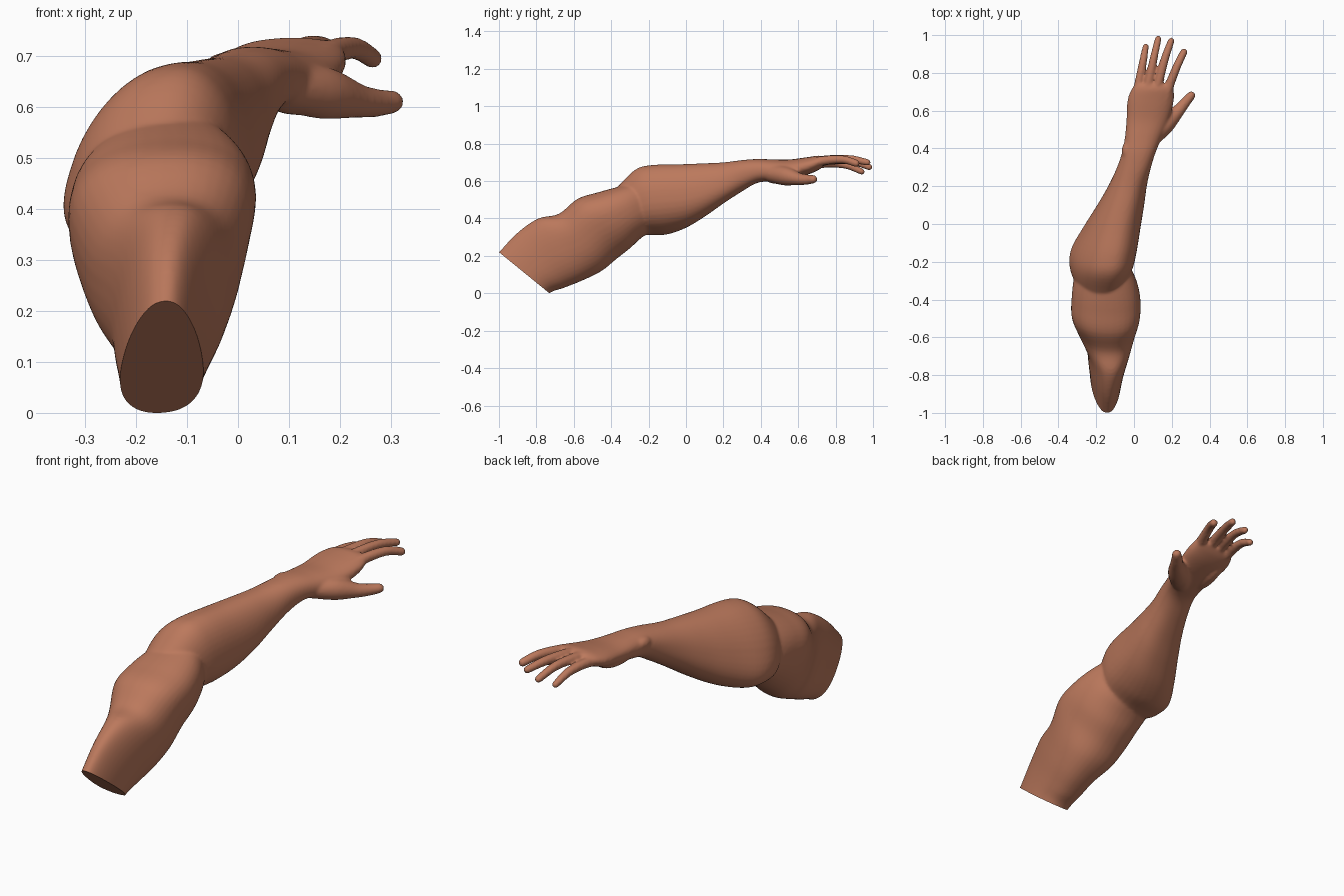
import bpy, bmesh, math
from mathutils import Vector

SIDES = 40
STEPS = 5


def spline(rows, steps=STEPS):
    """Catmull-Rom interpolation through rows of equal length."""
    out = []
    last = len(rows) - 1
    for i in range(last):
        a, b, c, d = rows[max(i - 1, 0)], rows[i], rows[i + 1], rows[min(i + 2, last)]
        for s in range(steps):
            t = s / steps
            out.append([q + 0.5 * t * (r - p + t * (2 * p - 5 * q + 4 * r - e
                        + t * (3 * (q - r) + e - p)))
                        for p, q, r, e in zip(a, b, c, d)])
    return out + [list(rows[-1])]


def skin(bm, rings):
    """Closed tube through rings of points."""
    loops = [[bm.verts.new(p) for p in ring] for ring in rings]
    n = len(loops[0])
    for a, b in zip(loops, loops[1:]):
        for i in range(n):
            j = (i + 1) % n
            bm.faces.new((a[i], a[j], b[j], b[i]))
    bm.faces.new(loops[0][::-1])
    bm.faces.new(loops[-1])


def fuller(value, power=0.88):
    """Square off a sine or cosine a little."""
    return math.copysign(abs(value) ** power, value)


def limb(bm, stations):
    """Rounded sections: top y, z; bottom y, z; x range; twist; taper to the top."""
    rings = []
    for yt, zt, yb, zb, xl, xr, twist, taper in spline(stations):
        ring = []
        for k in range(SIDES):
            t = math.tau * k / SIDES
            v = 0.5 + 0.5 * fuller(math.sin(t + twist))
            half = (xr - xl) / 2 * (1 - taper * (v - 0.5))
            x = (xl + xr) / 2 + half * fuller(math.cos(t))
            ring.append(Vector((x, yb + (yt - yb) * v, zb + (zt - zb) * v)))
        rings.append(ring)
    skin(bm, rings)


def digit(bm, path):
    """Round finger along x, y, z, radius points with a domed tip."""
    pts = spline(path)
    tip, prev = Vector(pts[-1][:3]), Vector(pts[-2][:3])
    r, way = pts[-1][3], (tip - prev).normalized()
    for angle in (0.4, 0.8, 1.2, 1.45):
        pts.append([*(tip + way * r * math.sin(angle)), r * math.cos(angle)])
    rings = []
    for i, (x, y, z, r) in enumerate(pts):
        a = Vector(pts[max(i - 1, 0)][:3])
        b = Vector(pts[min(i + 1, len(pts) - 1)][:3])
        side = (b - a).cross(Vector((0, 0, 1))).normalized()
        up = side.cross(b - a).normalized()
        rings.append([Vector((x, y, z)) + r * (side * math.cos(math.tau * k / 16)
                      + up * math.sin(math.tau * k / 16)) for k in range(16)])
    skin(bm, rings)


def muscle(bm, start, end, radius):
    """Long ellipsoid that swells the surface between two points."""
    start, end = Vector(start), Vector(end)
    axis = end - start
    made = bmesh.ops.create_uvsphere(bm, u_segments=24, v_segments=16, radius=1)
    turn = axis.to_track_quat('Z', 'Y')
    for v in made['verts']:
        p = Vector((v.co.x * radius, v.co.y * radius, v.co.z * axis.length / 2))
        v.co = turn @ p + (start + end) / 2


# Upper arm, running past the cut at the shoulder end
upper_arm = [
    (-1.07, .14, -.80, -.08, -.22, -.08, .1, .6),
    (-1.0, .22, -.73, 0, -.225, -.07, .1, .6),
    (-.90, .325, -.65, .03, -.235, -.05, .1, .5),
    (-.79, .40, -.55, .07, -.25, -.02, .1, .3),
    (-.68, .425, -.45, .12, -.295, .005, .1, 0),
    (-.58, .505, -.37, .185, -.33, .025, .1, -.25),
    (-.47, .54, -.30, .24, -.33, .03, .1, -.25),
    (-.36, .57, -.24, .295, -.32, .015, .15, -.1),
    (-.27, .59, -.17, .34, -.29, -.02, .2, 0),
    (-.20, .58, -.10, .38, -.24, -.05, .2, 0),
]

# Forearm from elbow to wrist, continuing into the palm
forearm = [
    (-.42, .51, -.27, .36, -.28, -.10, .2, .2),
    (-.36, .575, -.24, .315, -.318, -.04, .2, .3),
    (-.27, .662, -.18, .312, -.33, 0, .25, .4),
    (-.18, .686, -.10, .315, -.315, .02, .25, .4),
    (-.03, .69, 0, .35, -.255, .038, .2, .35),
    (.10, .695, .10, .41, -.19, .055, .15, .3),
    (.20, .70, .20, .48, -.135, .068, .1, .2),
    (.30, .712, .30, .545, -.09, .09, .1, 0),
    (.38, .718, .38, .59, -.063, .115, 0, 0),
    (.46, .716, .46, .60, -.048, .148, -.1, 0),
    (.55, .715, .55, .612, -.04, .185, -.1, 0),
    (.65, .728, .65, .635, -.035, .21, 0, 0),
    (.71, .736, .71, .66, -.015, .21, .1, 0),
    (.74, .73, .74, .685, .01, .20, .1, 0),
]

# Fingers and thumb
digits = [
    [(.01, .66, .685, .026), (.028, .76, .695, .023), (.048, .86, .685, .021), (.062, .94, .65, .017)],
    [(.06, .66, .695, .026), (.08, .76, .71, .024), (.105, .88, .708, .021), (.128, .98, .675, .018)],
    [(.11, .66, .695, .026), (.133, .76, .715, .024), (.165, .88, .717, .022), (.197, .97, .70, .018)],
    [(.16, .64, .69, .028), (.19, .74, .71, .025), (.23, .84, .715, .022), (.264, .91, .695, .02)],
    [(.09, .45, .64, .045), (.165, .53, .628, .052), (.235, .60, .612, .034),
     (.272, .645, .608, .028), (.303, .68, .61, .023)],
]

# Heel of the hand, wrist knob and the mound below the thumb
swellings = [
    ((0, .42, .645), (.02, .66, .655), .042),
    ((-.04, .34, .675), (-.03, .44, .675), .03),
    ((.05, .41, .63), (.18, .58, .625), .044),
]

bm = bmesh.new()
limb(bm, upper_arm)
limb(bm, forearm)
for path in digits:
    digit(bm, path)
for start, end, radius in swellings:
    muscle(bm, start, end, radius)
bmesh.ops.recalc_face_normals(bm, faces=bm.faces)
mesh = bpy.data.meshes.new("arm")
bm.to_mesh(mesh)
bm.free()

cube = bpy.data.objects.get("Cube")
if cube:
    bpy.data.objects.remove(cube, do_unlink=True)
arm = bpy.data.objects.new("arm", mesh)
bpy.context.collection.objects.link(arm)
bpy.context.view_layer.objects.active = arm
arm.select_set(True)

# Fuse the volumes into one skin and relax the joins
fuse = arm.modifiers.new("fuse", 'REMESH')
fuse.mode = 'VOXEL'
fuse.voxel_size = 0.007
relax = arm.modifiers.new("relax", 'SMOOTH')
relax.factor = 0.5
relax.iterations = 8
for name in ("fuse", "relax"):
    bpy.ops.object.modifier_apply(modifier=name)

# Flat slanted cut at the shoulder end
bm = bmesh.new()
bm.from_mesh(arm.data)
cut = bmesh.ops.bisect_plane(bm, geom=bm.verts[:] + bm.edges[:] + bm.faces[:],
                             plane_co=(0, -.73, 0), plane_no=(0, -.22, -.27),
                             clear_outer=True)
rim = [e for e in cut['geom_cut'] if isinstance(e, bmesh.types.BMEdge)]
bmesh.ops.holes_fill(bm, edges=rim, sides=0)
bmesh.ops.recalc_face_normals(bm, faces=bm.faces)
bm.to_mesh(arm.data)
bm.free()

skin_tone = bpy.data.materials.new("warm brown skin")
skin_tone.use_nodes = True
colour = (.50, .19, .108, 1)
skin_tone.diffuse_color = colour
skin_tone.node_tree.nodes["Principled BSDF"].inputs["Base Color"].default_value = colour
arm.data.materials.clear()
arm.data.materials.append(skin_tone)
bpy.ops.object.shade_smooth_by_angle(angle=math.radians(40))
